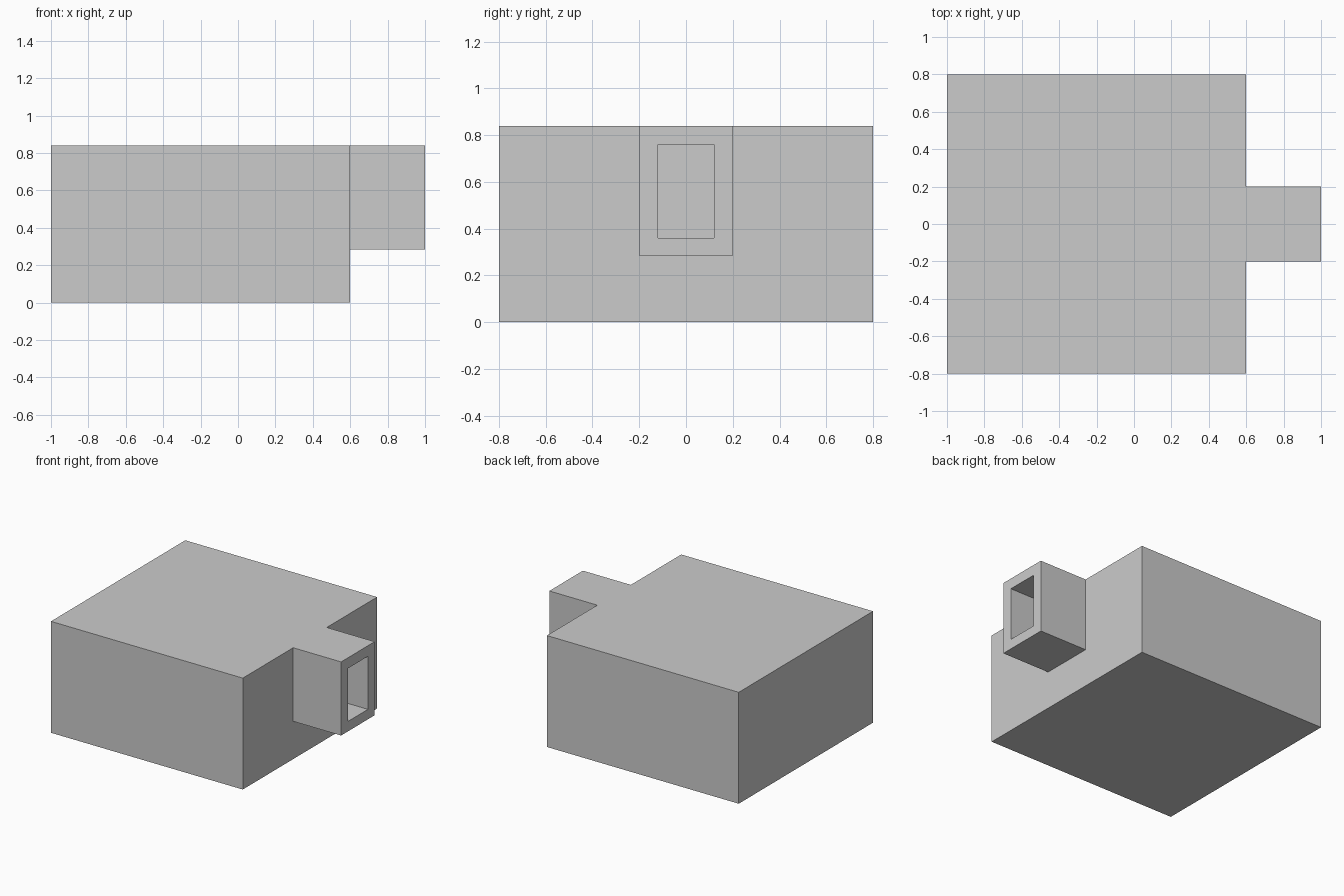
import bpy
import bmesh
from mathutils import Vector

if "Cube" in bpy.data.objects:
    bpy.data.objects.remove(bpy.data.objects["Cube"])


def box(name, lo, hi):
    """Axis-aligned box between two corners."""
    lo, hi = Vector(lo), Vector(hi)
    bm = bmesh.new()
    bmesh.ops.create_cube(bm, size=1)
    for v in bm.verts:
        v.co = Vector(((lo[i] + hi[i]) / 2 + v.co[i] * (hi[i] - lo[i])) for i in range(3))
    mesh = bpy.data.meshes.new(name)
    bm.to_mesh(mesh)
    bm.free()
    obj = bpy.data.objects.new(name, mesh)
    bpy.context.collection.objects.link(obj)
    return obj


def combine(target, helper, operation):
    """Apply a boolean and remove the helper."""
    helper.hide_render = True
    mod = target.modifiers.new(helper.name, 'BOOLEAN')
    mod.operation = operation
    mod.solver = 'EXACT'
    mod.object = helper
    bpy.context.view_layer.objects.active = target
    bpy.ops.object.modifier_apply(modifier=mod.name)
    bpy.data.objects.remove(helper)


WALL = 0.08
TOP = 0.84

# Main chamber with the side passage flush to its top
chamber = box("chamber_with_passage", (-1, -0.8, 0), (0.6, 0.8, TOP))
combine(chamber, box("passage", (0.5, -0.2, 0.285), (1, 0.2, TOP)), 'UNION')

# Hollow interior, one wall thickness inside the outer shell
combine(chamber, box("chamber_void", (-1 + WALL, -0.8 + WALL, WALL),
                     (0.6 - WALL, 0.8 - WALL, TOP - WALL)), 'DIFFERENCE')

# Rectangular opening through the passage
combine(chamber, box("passage_opening", (0.4, -0.12, 0.36),
                     (1.1, 0.12, TOP - WALL)), 'DIFFERENCE')
